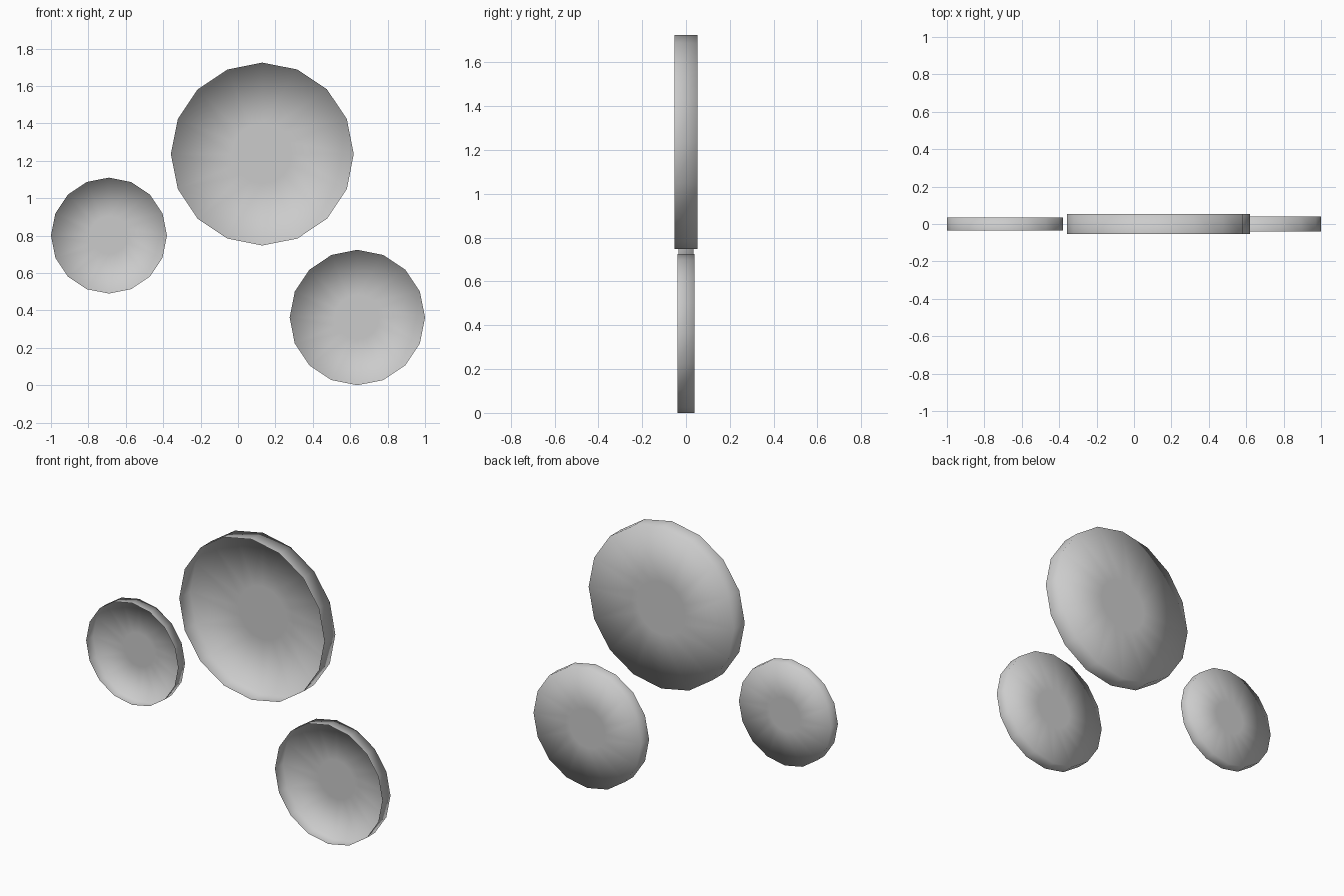
import bpy
import bmesh
import math

if "Cube" in bpy.data.objects:
    bpy.data.objects.remove(bpy.data.objects["Cube"])

SIDES = 16
DEPTH_RATIO = 0.108   # half depth relative to radius

grey = bpy.data.materials.new("plain grey")
grey.use_nodes = True
grey.diffuse_color = (0.6, 0.6, 0.6, 1)
grey.node_tree.nodes["Principled BSDF"].inputs["Base Color"].default_value = (0.6, 0.6, 0.6, 1)


def dish(name, x, z, radius):
    """Shallow round tray, open at the front, with a flat closed back."""
    half = radius * DEPTH_RATIO
    bm = bmesh.new()
    # Profile from front rim over the back edge to the flat centre
    rings = []
    for r, y in ((radius, -half), (radius, half), (radius * 0.33, half)):
        angles = [2 * math.pi * i / SIDES for i in range(SIDES)]
        rings.append([bm.verts.new((r * math.cos(a), y, r * math.sin(a))) for a in angles])
    for outer, inner in zip(rings, rings[1:]):
        for i in range(SIDES):
            j = (i + 1) % SIDES
            bm.faces.new((outer[i], inner[i], inner[j], outer[j]))
    bm.faces.new(rings[-1][::-1])
    for face in bm.faces:
        face.smooth = True
    mesh = bpy.data.meshes.new(name)
    bm.to_mesh(mesh)
    bm.free()
    mesh.materials.append(grey)
    obj = bpy.data.objects.new(name, mesh)
    obj.location = (x, 0, z)
    bpy.context.collection.objects.link(obj)


dish("large_dish", 0.13, 1.236, 0.489)
dish("small_dish", -0.69, 0.80, 0.31)
dish("medium_dish", 0.638, 0.362, 0.362)
